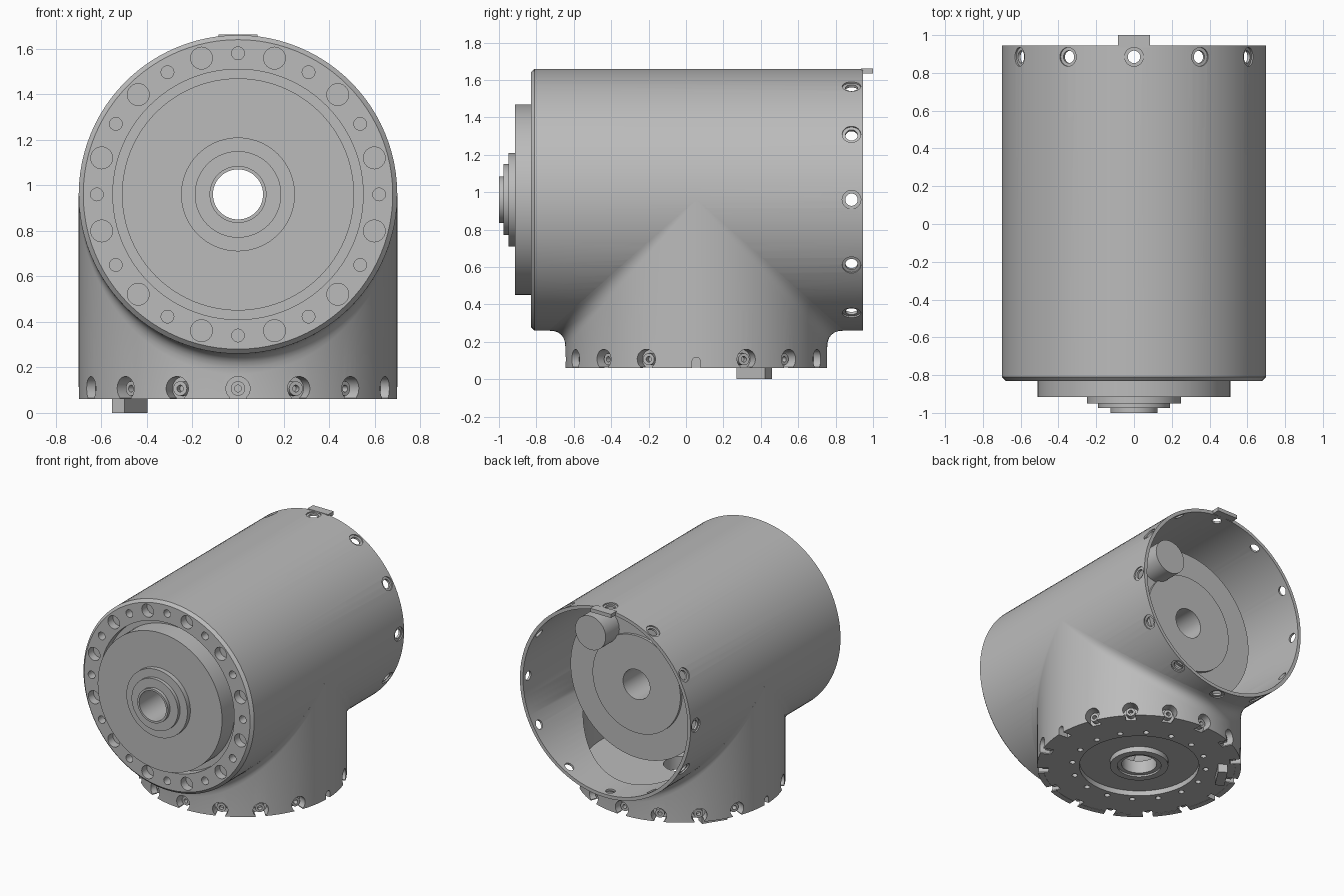
import bpy, bmesh
from math import pi, sin, cos, radians
from mathutils import Matrix, Vector

if "Cube" in bpy.data.objects:
    bpy.data.objects.remove(bpy.data.objects["Cube"])

grey = bpy.data.materials.new("housing grey")
grey.use_nodes = True
grey.diffuse_color = (0.5, 0.5, 0.5, 1)
grey.node_tree.nodes["Principled BSDF"].inputs["Base Color"].default_value = (0.5, 0.5, 0.5, 1)

R = 0.70          # radius of both tubes
AXIS_Z = 0.96     # height of the horizontal axis
PORT_Y = 0.055    # position of the vertical axis
BASE_Z = 0.06
ALONG_Y = Matrix.Translation((0, 0, AXIS_Z)) @ Matrix.Rotation(-pi / 2, 4, 'X')
PORT = Matrix.Translation((0, PORT_Y, 0))
RADIAL = Matrix.Rotation(pi / 2, 4, 'Y')     # turns z to +x


def add_rings(bm, rings, matrix):
    """Skin closed rings into a closed loop of sections."""
    vs = [[bm.verts.new(matrix @ Vector(p)) for p in ring] for ring in rings]
    n, m = len(vs), len(vs[0])
    for i in range(n):
        for j in range(m):
            a, b, k = vs[i], vs[(i + 1) % n], (j + 1) % m
            bm.faces.new((a[j], b[j], b[k], a[k]))


def add_lathe(bm, profile, matrix, seg=96):
    add_rings(bm, [[(r * cos(2 * pi * i / seg), r * sin(2 * pi * i / seg), h)
                    for r, h in profile] for i in range(seg)], matrix)


def add_rod(bm, r, z0, z1, matrix, seg=24):
    add_lathe(bm, [(0, z0), (r, z0), (r, z1), (0, z1)], matrix, seg)


def add_prism(bm, outline, x0, x1, matrix):
    """Extrude a (y, z) outline along x."""
    ends = [[bm.verts.new(matrix @ Vector((x, y, z))) for y, z in outline] for x in (x0, x1)]
    n = len(outline)
    for i in range(n):
        k = (i + 1) % n
        bm.faces.new((ends[0][i], ends[0][k], ends[1][k], ends[1][i]))
    bm.faces.new(ends[0][::-1])
    bm.faces.new(ends[1])


def finish(name, bm):
    bmesh.ops.remove_doubles(bm, verts=bm.verts, dist=1e-5)
    bmesh.ops.recalc_face_normals(bm, faces=bm.faces)
    mesh = bpy.data.meshes.new(name)
    bm.to_mesh(mesh)
    bm.free()
    mesh.materials.append(grey)
    ob = bpy.data.objects.new(name, mesh)
    bpy.context.collection.objects.link(ob)
    return ob


def select(ob):
    bpy.ops.object.select_all(action='DESELECT')
    ob.select_set(True)
    bpy.context.view_layer.objects.active = ob


def cut(ob, cutter):
    mod = ob.modifiers.new("cut", 'BOOLEAN')
    mod.operation, mod.solver, mod.object = 'DIFFERENCE', 'EXACT', cutter
    select(ob)
    bpy.ops.object.modifier_apply(modifier=mod.name)


def remove(ob):
    bpy.data.objects.remove(ob)


def smooth(ob):
    select(ob)
    bpy.ops.object.shade_smooth_by_angle(angle=radians(30))


def turn(deg):
    return Matrix.Rotation(radians(deg), 4, 'Z')


# Horizontal housing with a front flange
bm = bmesh.new()
add_lathe(bm, [(0.675, 0.945), (R, 0.945), (R, -0.81), (0.68, -0.83),
               (0.55, -0.83), (0.55, -0.74), (0.675, -0.74)], ALONG_Y)
housing = finish("main_housing", bm)

# Flange bolt holes, radial screw holes and the port into the base
bm = bmesh.new()
for i in range(12):
    for step, r in ((0, 0.028), (15, 0.048)):
        add_rod(bm, r, -0.9, -0.77, ALONG_Y @ turn(30 * i + step) @ Matrix.Translation((0.62, 0, 0)))
    add_lathe(bm, [(0, 0.6), (0.033, 0.6), (0.033, 0.69), (0.05, 0.69), (0.05, 0.76), (0, 0.76)],
              ALONG_Y @ Matrix.Translation((0, 0, 0.885)) @ turn(30 * i) @ RADIAL, 24)
holes = finish("housing_cutter", bm)
cut(housing, holes)
remove(holes)
bm = bmesh.new()
add_rod(bm, 0.66, 0.1, 0.9, PORT, 96)
port = finish("port_cutter", bm)
cut(housing, port)
remove(port)
smooth(housing)

# Drive unit: stepped front hub, body and rear disc with a through hole
bm = bmesh.new()
add_lathe(bm, [(0.11, -1), (0.125, -1), (0.125, -0.975), (0.19, -0.975), (0.19, -0.95),
               (0.25, -0.95), (0.25, -0.915), (0.51, -0.915), (0.51, -0.77), (0.555, -0.77),
               (0.555, 0.56), (0.36, 0.56), (0.36, 0.58), (0.11, 0.58)], ALONG_Y)
smooth(finish("drive_unit", bm))

# Round component on the rear of the drive unit
bm = bmesh.new()
add_rod(bm, 0.125, 0.55, 0.72, Matrix.Translation((0.28, 0, 0.36)) @ ALONG_Y, 48)
smooth(finish("rear_pin", bm))

# Locating tab on the rear rim
bm = bmesh.new()
add_prism(bm, [(0.935, 1.635), (1.0, 1.635), (1.0, 1.662), (0.935, 1.662)], -0.085, 0.085, Matrix())
finish("rear_tab", bm)

# Vertical skirt whose top follows the seam with a fillet
rings = []
for i in range(128):
    a = 2 * pi * i / 128
    c, s = cos(a), sin(a)
    seam = AXIS_Z - R * abs(s)
    t = 0.004 + 0.085 * abs(s)
    ring = [(0.66 * c, 0.66 * s, seam), (0.66 * c, 0.66 * s, BASE_Z), (R * c, R * s, BASE_Z)]
    for k in range(7):
        u = k / 6
        out = t * u * u * (1 if s >= 0 else -1)
        ring.append((R * c, R * s + out, seam - t * (1 - u) ** 2))
    rings.append(ring)
bm = bmesh.new()
add_rings(bm, rings, PORT)
skirt = finish("base_skirt", bm)

# Base plate with a recessed ring and hub
bm = bmesh.new()
add_lathe(bm, [(0.12, 0.075), (0.15, 0.075), (0.15, 0.062), (0.2, 0.062), (0.2, 0.1),
               (0.41, 0.1), (0.41, 0.062), (0.665, 0.062), (0.665, 0.17), (0.12, 0.17)], PORT)
plate = finish("base_plate", bm)

# Keyhole notches around the bottom edge
bm = bmesh.new()
screws = bmesh.new()
for i in range(16):
    m = PORT @ turn(22.5 * i)
    if i % 8 == 0:
        r, mid, start = 0.022, 0.095, 0
    else:
        r, mid, start = 0.053, 0.107, -50
        add_lathe(screws, [(0, 0.63), (0.015, 0.63), (0.015, 0.665), (0.032, 0.665), (0.032, 0.61), (0, 0.61)],
                  m @ Matrix.Translation((0, 0, mid)) @ RADIAL, 20)
    arc = [radians(start + (180 - 2 * start) * k / 20) for k in range(21)]
    outline = [(r * cos(a), mid + r * sin(a)) for a in arc]
    half = r * cos(arc[0])
    add_prism(bm, outline + [(-half, 0.03), (half, 0.03)], 0.625, 0.76, m)
notches = finish("notch_cutter", bm)
cut(skirt, notches)
cut(plate, notches)
remove(notches)
smooth(finish("base_screws", screws))

# Small bolt circle under the base
bm = bmesh.new()
for i in range(16):
    add_rod(bm, 0.02, 0.03, 0.12, PORT @ turn(22.5 * i + 11) @ Matrix.Translation((0.46, 0, 0)), 16)
bolts = finish("bolt_cutter", bm)
cut(plate, bolts)
remove(bolts)
smooth(skirt)
smooth(plate)

# Connector block under the base
bm = bmesh.new()
add_prism(bm, [(-0.092, 0), (0.092, 0), (0.092, 0.08), (-0.092, 0.08)], 0.535, 0.6, PORT @ turn(147))
finish("base_connector", bm)
